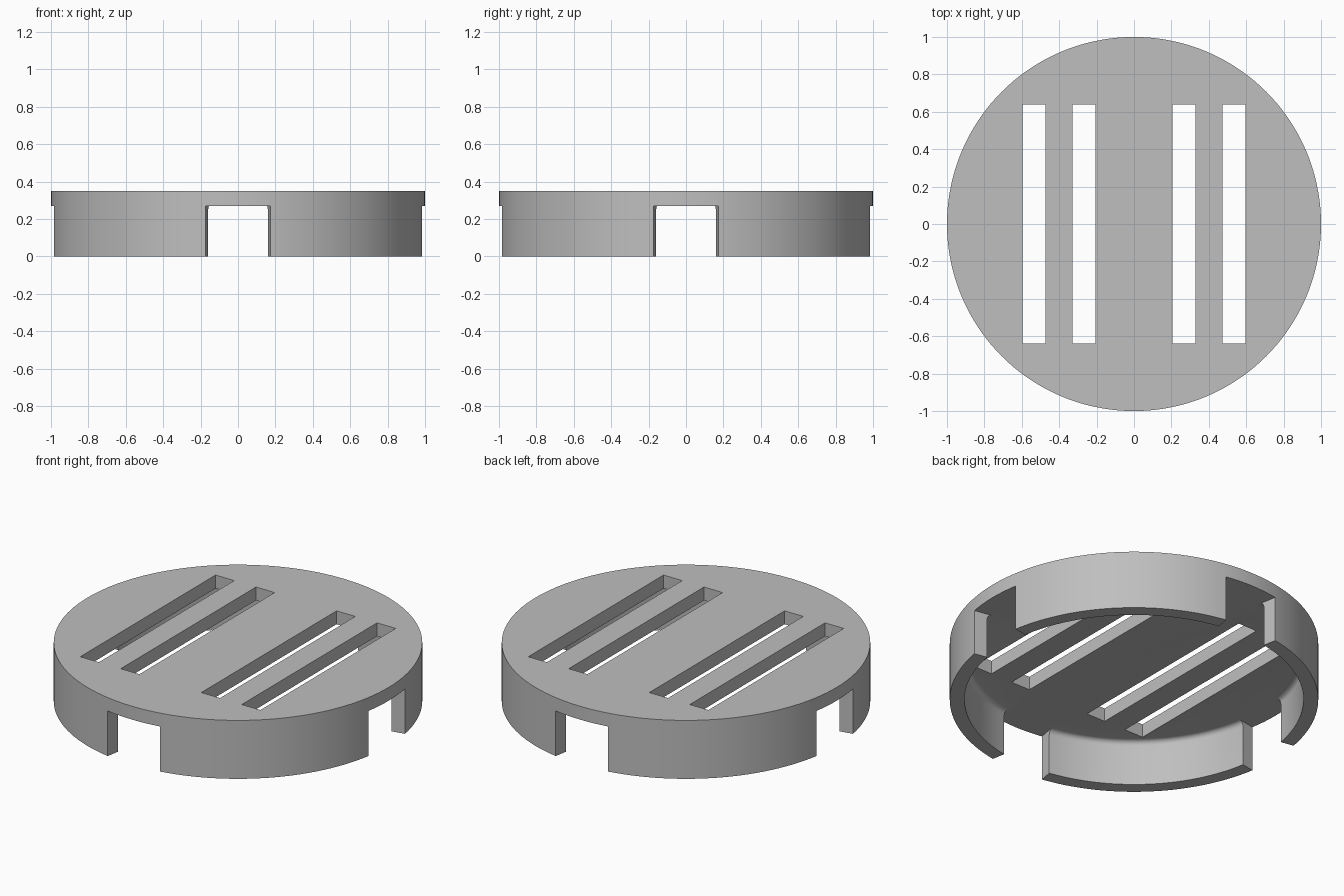
import bpy, bmesh
from math import sin, cos, tan, pi, radians
from mathutils import Matrix, Vector

cube = bpy.data.objects.get("Cube")
if cube:
    bpy.data.objects.remove(cube, do_unlink=True)

HEIGHT, UNDERSIDE = 0.35, 0.27
OUTER, INNER, FILLET = 1.0, 0.92, 0.03
SEGMENTS = 144

grey = bpy.data.materials.new("plain grey")
grey.use_nodes = True
colour = (0.52, 0.52, 0.52, 1)
grey.diffuse_color = colour
grey.node_tree.nodes["Principled BSDF"].inputs["Base Color"].default_value = colour


def make_object(name, bm):
    bmesh.ops.recalc_face_normals(bm, faces=bm.faces)
    mesh = bpy.data.meshes.new(name)
    bm.to_mesh(mesh)
    bm.free()
    mesh.materials.append(grey)
    obj = bpy.data.objects.new(name, mesh)
    bpy.context.collection.objects.link(obj)
    return obj


def prism(bm, outline, bottom, top):
    face = bm.faces.new([bm.verts.new((x, y, bottom)) for x, y in outline])
    new = bmesh.ops.extrude_face_region(bm, geom=[face])["geom"]
    verts = [v for v in new if isinstance(v, bmesh.types.BMVert)]
    bmesh.ops.translate(bm, verts=verts, vec=(0, 0, top - bottom))


# Turned cup: flat plate, rim wall and a small fillet where they meet
profile = [(0, HEIGHT), (OUTER, HEIGHT), (OUTER, 0), (INNER, 0)]
for i in range(6):
    a = i / 5 * pi / 2
    profile.append((INNER - FILLET + FILLET * cos(a), UNDERSIDE - FILLET + FILLET * sin(a)))
profile.append((0, UNDERSIDE))

bm = bmesh.new()
points = [bm.verts.new((r, 0, z)) for r, z in profile]
edges = [bm.edges.new(pair) for pair in zip(points, points[1:])]
bmesh.ops.spin(bm, geom=points + edges, cent=(0, 0, 0), axis=(0, 0, 1),
               angle=2 * pi, steps=SEGMENTS, use_duplicate=False)
bmesh.ops.remove_doubles(bm, verts=bm.verts, dist=0.0001)
bmesh.ops.dissolve_limit(bm, angle_limit=0.001, verts=bm.verts, edges=bm.edges)
cover = make_object("slotted_cover", bm)

# Cutter: four long slots and four radial rim notches
bm = bmesh.new()
for side in (-1, 1):
    for centre in (0.267, 0.535):
        x, w, l = side * centre, 0.062, 0.64
        prism(bm, [(x - w, -l), (x + w, -l), (x + w, l), (x - w, l)], 0.1, 0.5)
t = tan(radians(10))
near, far = 0.8, 1.2
for quarter in range(4):
    turn = Matrix.Rotation(quarter * pi / 2, 3, 'Z')
    wedge = [(near, -near * t), (far, -far * t), (far, far * t), (near, near * t)]
    prism(bm, [(turn @ Vector((x, y, 0))).xy for x, y in wedge], -0.1, UNDERSIDE)
cutter = make_object("slot_and_notch_cutter", bm)
cutter.hide_render = True

cut = cover.modifiers.new("openings", 'BOOLEAN')
cut.operation = 'DIFFERENCE'
cut.solver = 'EXACT'
cut.object = cutter
bpy.ops.object.select_all(action='DESELECT')
bpy.context.view_layer.objects.active = cover
cover.select_set(True)
bpy.ops.object.modifier_apply(modifier=cut.name)
bpy.data.objects.remove(cutter, do_unlink=True)
bpy.ops.object.shade_smooth_by_angle(angle=radians(30))
